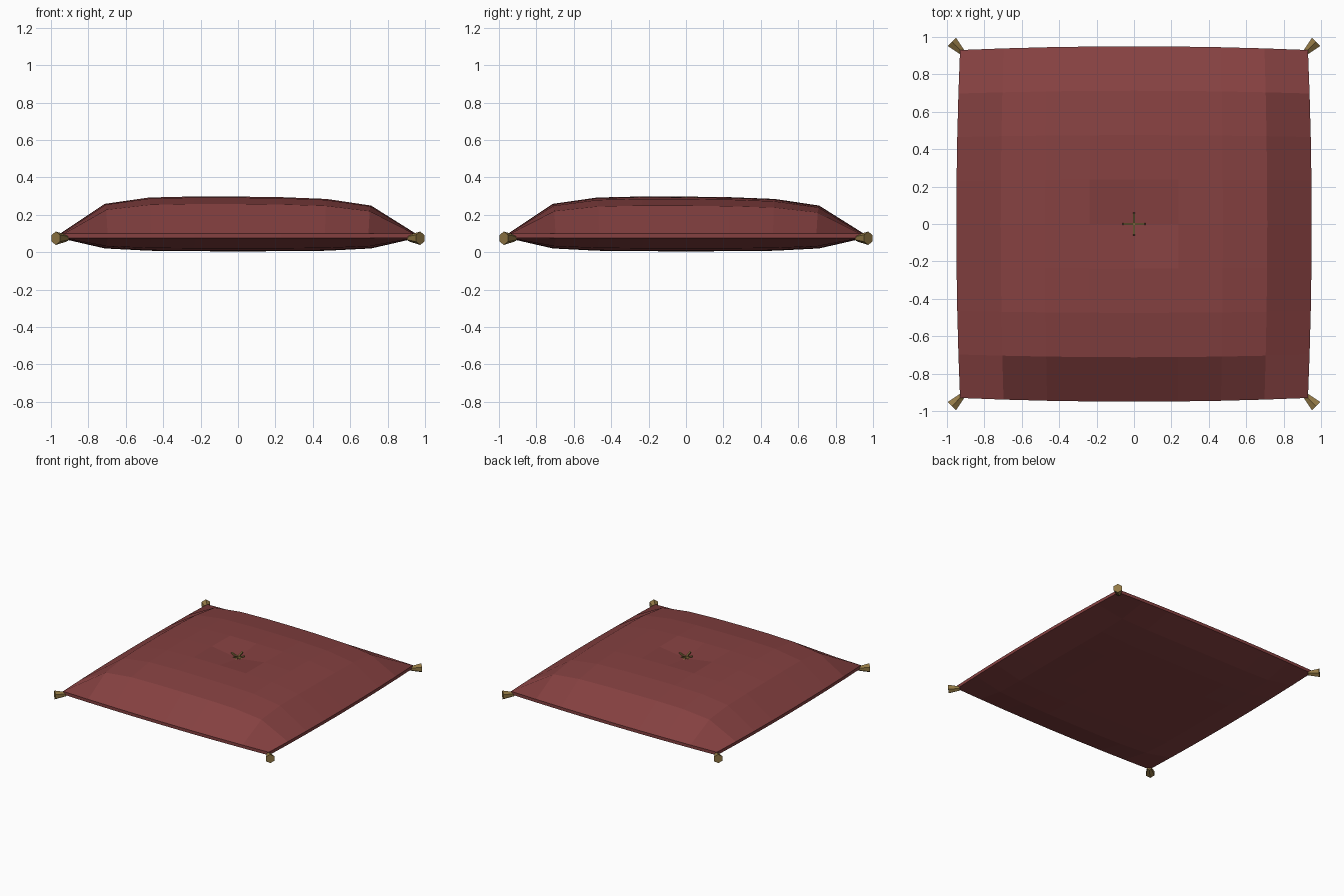
import bpy, bmesh, math
from mathutils import Vector, Matrix

if "Cube" in bpy.data.objects:
    bpy.data.objects.remove(bpy.data.objects["Cube"])


def material(name, rgb):
    m = bpy.data.materials.new(name)
    m.diffuse_color = (*rgb, 1)
    m.use_nodes = True
    m.node_tree.nodes["Principled BSDF"].inputs["Base Color"].default_value = m.diffuse_color
    return m


RED = material("dusty red cloth", (0.235, 0.052, 0.052))
GOLD = material("old gold", (0.29, 0.19, 0.06))


def finish(bm, name, mat):
    bmesh.ops.recalc_face_normals(bm, faces=bm.faces)
    me = bpy.data.meshes.new(name)
    bm.to_mesh(me)
    bm.free()
    me.materials.append(mat)
    ob = bpy.data.objects.new(name, me)
    bpy.context.collection.objects.link(ob)
    return ob


# Cushion: two puffed 8 x 8 sheets joined by a narrow edge band
N, HALF = 8, 0.95
PUFF = [1.0, 0.993, 0.955, 0.78, 0.0]   # fullness from middle to edge


def sheet(bm, base, height, top):
    grid = {}
    for i in range(N + 1):
        for j in range(N + 1):
            a, b = i - N // 2, j - N // 2
            u, v = a / 4, b / 4
            full = PUFF[abs(a)] * PUFF[abs(b)]
            z = base + height * full
            if top:
                z -= 0.008 * (u + v) * full          # gentle sag to one corner
                if a == 0 and b == 0:
                    z -= 0.035                       # tufted dimple
            x = HALF * u * (1 - 0.021 * v * v)
            y = HALF * v * (1 - 0.021 * u * u)
            grid[i, j] = bm.verts.new((x, y, z))
    for i in range(N):
        for j in range(N):
            bm.faces.new((grid[i, j], grid[i + 1, j], grid[i + 1, j + 1], grid[i, j + 1]))
    return grid


bm = bmesh.new()
upper = sheet(bm, 0.10, 0.197, True)
lower = sheet(bm, 0.075, -0.07, False)
ring = ([(i, 0) for i in range(N)] + [(N, j) for j in range(N)] +
        [(i, N) for i in range(N, 0, -1)] + [(0, j) for j in range(N, 0, -1)])
for p, q in zip(ring, ring[1:] + ring[:1]):
    bm.faces.new((lower[p], lower[q], upper[q], upper[p]))
finish(bm, "cushion", RED)

# Corner tassels: flared six-sided cones pointing outwards
for sx in (-1, 1):
    for sy in (-1, 1):
        bm = bmesh.new()
        out = Vector((sx, sy, 0)).normalized()
        turn = out.to_track_quat('Z', 'Y').to_matrix().to_4x4()
        bmesh.ops.create_cone(bm, cap_ends=True, segments=6, radius1=0.017,
                              radius2=0.036, depth=0.085,
                              matrix=Matrix.Translation((sx * 0.944, sy * 0.944, 0.075)) @ turn)
        finish(bm, "corner_tassel", GOLD)

# Centre tuft: thin crossed threads in two upright planes
bm = bmesh.new()
for spin in (0, math.pi / 2):
    for tilt in (-0.35, 0.35):
        m = (Matrix.Translation((0, 0, 0.272)) @ Matrix.Rotation(spin, 4, 'Z') @
             Matrix.Rotation(tilt, 4, 'Y') @ Matrix.Diagonal((0.125, 0.011, 0.011, 1)))
        bmesh.ops.create_cube(bm, size=1, matrix=m)
finish(bm, "centre_tuft", GOLD)
